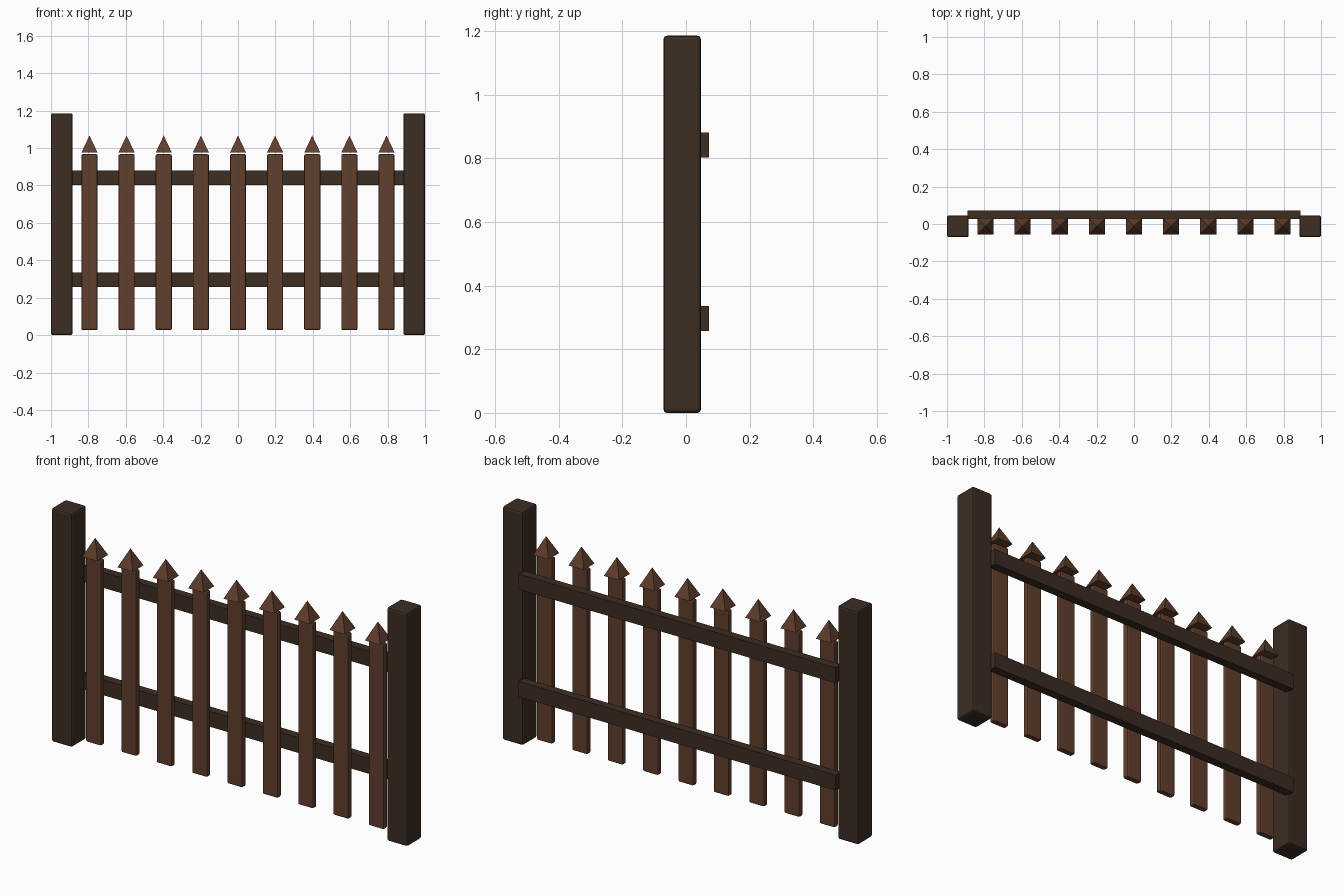
import bpy

default = bpy.data.objects.get("Cube")
if default:
    bpy.data.objects.remove(default, do_unlink=True)


def make_material(name, rgb):
    mat = bpy.data.materials.new(name)
    mat.use_nodes = True
    mat.diffuse_color = (*rgb, 1)
    bsdf = mat.node_tree.nodes["Principled BSDF"]
    bsdf.inputs["Base Color"].default_value = (*rgb, 1)
    bsdf.inputs["Roughness"].default_value = 0.8
    return mat


dark_wood = make_material("dark wood", (0.045, 0.026, 0.016))
brown_wood = make_material("brown wood", (0.12, 0.05, 0.026))


def box(name, center, size, mat, bevel=0, segments=2):
    bpy.ops.mesh.primitive_cube_add(size=1, location=center)
    obj = bpy.context.object
    obj.name = name
    obj.scale = size
    bpy.ops.object.transform_apply(location=False, rotation=False, scale=True)
    obj.data.materials.append(mat)
    if bevel:
        mod = obj.modifiers.new("soft edges", "BEVEL")
        mod.width = bevel
        mod.segments = segments
    return obj


def cap(name, x, y, z0, z1, width, mat):
    h = width / 2
    corners = [(-h, -h, z0), (h, -h, z0), (h, h, z0), (-h, h, z0), (0, 0, z1)]
    sides = [(i, (i + 1) % 4, 4) for i in range(4)]
    mesh = bpy.data.meshes.new(name)
    mesh.from_pydata(corners, [], sides + [(3, 2, 1, 0)])
    mesh.materials.append(mat)
    obj = bpy.data.objects.new(name, mesh)
    obj.location = (x, y, 0)
    bpy.context.collection.objects.link(obj)


MID_Y = -0.012

# End posts
for side, label in ((1, "left"), (-1, "right")):
    box(f"{label}_post", (side * 0.942, MID_Y, 0.593), (0.116, 0.117, 1.186),
        dark_wood, bevel=0.01)

# Rails behind the pickets
for label, z in (("lower", 0.297), ("upper", 0.842)):
    box(f"{label}_rail", (0, 0.05, z), (1.78, 0.044, 0.078), dark_wood)

# Pickets with pointed caps floating just above them
for i in range(9):
    x = (i - 4) * 0.1985
    box(f"picket_{i + 1}", (x, MID_Y, 0.497), (0.086, 0.03, 0.94),
        brown_wood, bevel=0.007)
    cap(f"picket_cap_{i + 1}", x, MID_Y, 0.976, 1.067, 0.086, brown_wood)
